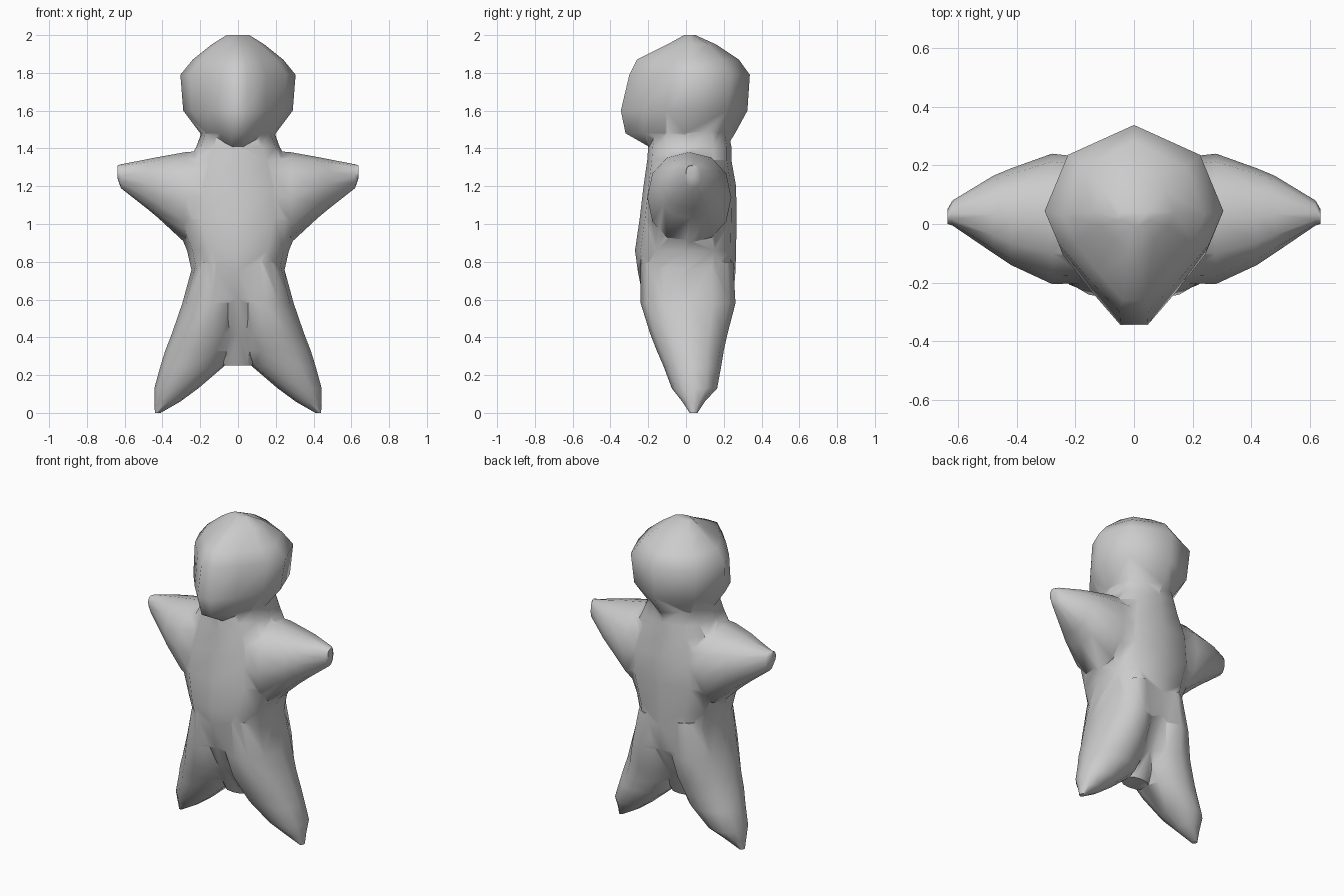
import bpy, bmesh, math

if "Cube" in bpy.data.objects:
    bpy.data.objects.remove(bpy.data.objects["Cube"])

N = 12


def ring(n_exp):
    """Unit superellipse outline."""
    pts = []
    for i in range(N):
        a = 2 * math.pi * i / N
        c, s = math.cos(a), math.sin(a)
        pts.append((math.copysign(abs(c) ** (2 / n_exp), c),
                    math.copysign(abs(s) ** (2 / n_exp), s)))
    return pts


def loft(name, outline, slices, place):
    """Skin an outline through slices (t, u_min, u_max, v_min, v_max)."""
    bm = bmesh.new()
    rings = []
    for t, u0, u1, v0, v1 in slices:
        rings.append([bm.verts.new(place(t, (u0 + u1) / 2 + u * (u1 - u0) / 2,
                                         (v0 + v1) / 2 + v * (v1 - v0) / 2))
                      for u, v in outline])
    n = len(outline)
    for a, b in zip(rings, rings[1:]):
        for i in range(n):
            j = (i + 1) % n
            bm.faces.new((a[i], a[j], b[j], b[i]))
    bm.faces.new(rings[0])
    bm.faces.new(rings[-1])
    bmesh.ops.recalc_face_normals(bm, faces=bm.faces)
    me = bpy.data.meshes.new(name)
    bm.to_mesh(me)
    bm.free()
    ob = bpy.data.objects.new(name, me)
    bpy.context.collection.objects.link(ob)
    return ob


# Torso, stacked along z
body = loft("body", ring(2.5), [
    (0.25, -0.08, 0.08, -0.05, 0.07),
    (0.42, -0.14, 0.14, -0.13, 0.15),
    (0.60, -0.24, 0.24, -0.225, 0.25),
    (0.75, -0.245, 0.245, -0.255, 0.262),
    (0.86, -0.27, 0.27, -0.27, 0.265),
    (1.03, -0.34, 0.34, -0.245, 0.268),
    (1.20, -0.32, 0.32, -0.225, 0.265),
    (1.34, -0.26, 0.26, -0.205, 0.24),
    (1.41, -0.22, 0.22, -0.20, 0.24),
    (1.52, -0.18, 0.18, -0.18, 0.22)], lambda t, u, v: (u, v, t))

# Head, teardrop outline narrowing to the face
half = [(0.16, -1), (0.5, -0.66), (0.84, -0.28), (1, 0.08), (0.74, 0.68)]
tear = half + [(0, 1)] + [(-x, y) for x, y in reversed(half)]
parts = [loft("head", tear, [
    (1.40, -0.17, 0.17, -0.18, 0.21),
    (1.48, -0.20, 0.20, -0.32, 0.26),
    (1.60, -0.29, 0.29, -0.345, 0.325),
    (1.79, -0.305, 0.305, -0.30, 0.338),
    (1.87, -0.24, 0.24, -0.26, 0.28),
    (1.95, -0.14, 0.14, -0.10, 0.16),
    (2.00, -0.06, 0.06, -0.01, 0.05)], lambda t, u, v: (u, v, t))]

for s, side in ((-1, "left"), (1, "right")):
    # Stubby arms, stacked along x
    parts.append(loft(side + "_arm", ring(2.2), [
        (0.10, -0.20, 0.22, 0.92, 1.395),
        (0.28, -0.205, 0.24, 0.90, 1.38),
        (0.42, -0.14, 0.19, 1.03, 1.355),
        (0.48, -0.10, 0.165, 1.08, 1.343),
        (0.62, -0.005, 0.08, 1.19, 1.316),
        (0.637, 0.0, 0.05, 1.24, 1.31)],
        lambda t, u, v, s=s: (s * t, u, v)))
    # Tapered legs, stacked along z
    parts.append(loft(side + "_leg", ring(2.1), [
        (0.80, 0.01, 0.235, -0.24, 0.25),
        (0.58, -0.02, 0.295, -0.24, 0.262),
        (0.42, -0.01, 0.35, -0.19, 0.22),
        (0.33, 0.03, 0.385, -0.155, 0.20),
        (0.25, 0.07, 0.41, -0.12, 0.187),
        (0.13, 0.21, 0.443, -0.075, 0.165),
        (0.06, 0.305, 0.443, -0.02, 0.10),
        (0.0, 0.41, 0.44, 0.02, 0.06)],
        lambda t, u, v, s=s: (s * u, v, t)))

# Fuse everything into one skin
bpy.context.view_layer.objects.active = body
body.select_set(True)
for p in parts:
    m = body.modifiers.new("fuse", 'BOOLEAN')
    m.operation = 'UNION'
    m.solver = 'EXACT'
    m.object = p
    bpy.ops.object.modifier_apply(modifier=m.name)
for p in parts:
    bpy.data.objects.remove(p)

bpy.ops.object.shade_smooth_by_angle(angle=math.radians(60))
